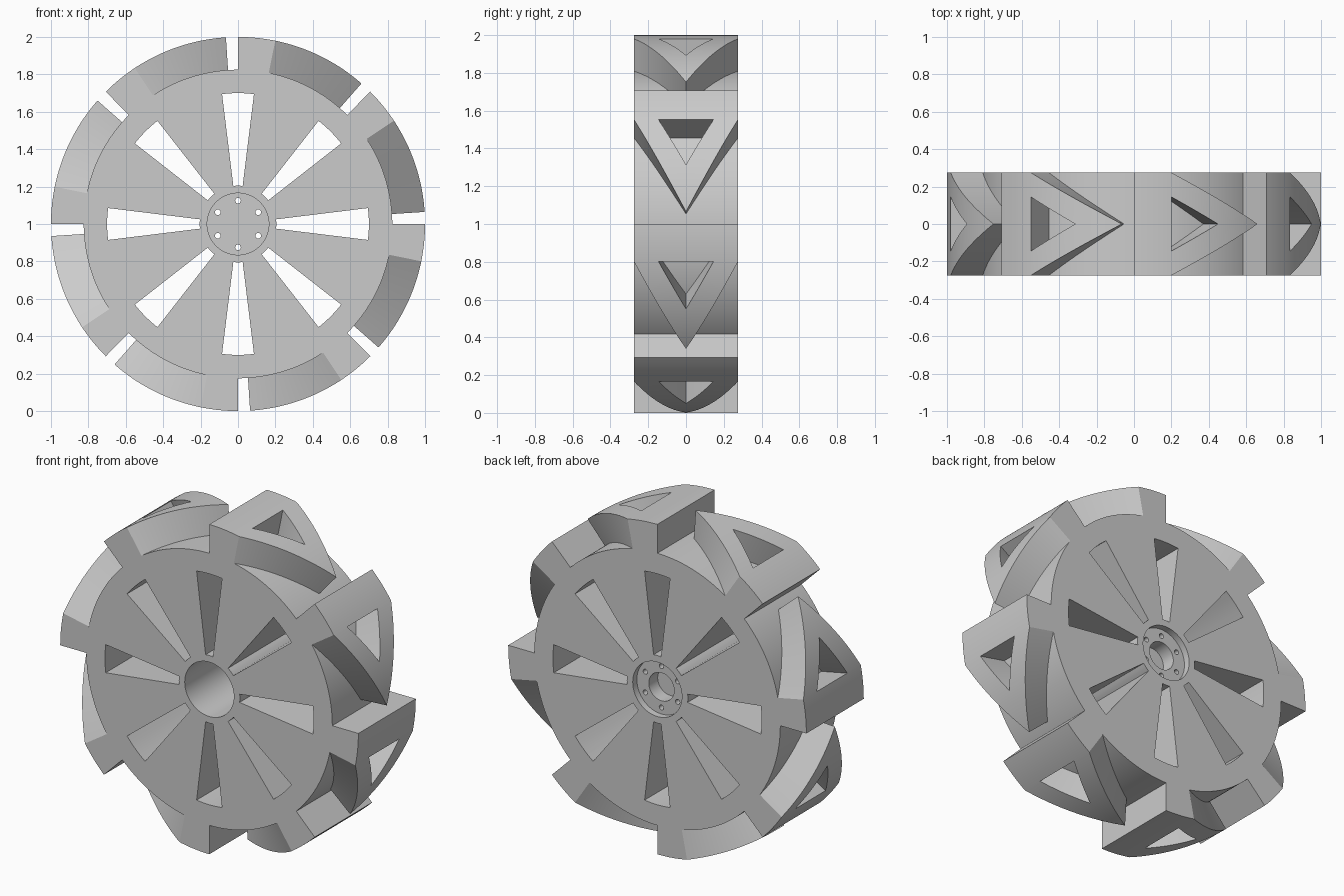
import bpy, bmesh
from math import radians, degrees, sin, cos, tau
from mathutils import Vector

cube = bpy.data.objects.get("Cube")
if cube:
    bpy.data.objects.remove(cube, do_unlink=True)

HALF = 0.275      # half width of the wheel
RIM = 0.825       # radius of the disc under the cleats
TREAD = 1.0       # outer radius of the cleats
STEP = 1.5        # degrees per facet around the rim

grey = bpy.data.materials.new("plain_grey")
grey.use_nodes = True
grey.diffuse_color = (0.6, 0.6, 0.6, 1)
grey.node_tree.nodes["Principled BSDF"].inputs["Base Color"].default_value = (0.6, 0.6, 0.6, 1)


def polar(r, deg, y):
    a = radians(deg)
    return Vector((r * cos(a), y, 1 + r * sin(a)))


def prism(bm, outline, y0, y1):
    """Closed solid from an outline of (radius, degrees), swept along y."""
    a = [bm.verts.new(polar(r, d, y0)) for r, d in outline]
    b = [bm.verts.new(polar(r, d, y1)) for r, d in outline]
    bm.faces.new(a)
    bm.faces.new(b[::-1])
    for i in range(len(a)):
        j = (i + 1) % len(a)
        bm.faces.new((a[j], a[i], b[i], b[j]))


def disc(bm, r, y0, y1, sides, centre=(0, 0)):
    """Round plug along y, centred at (x, z offset from the axle)."""
    pts = []
    for i in range(sides):
        a = tau * i / sides
        p = Vector((centre[0] + r * cos(a), centre[1] + r * sin(a)))
        pts.append((p.length, degrees(Vector((1, 0)).angle_signed(p)) * -1))
    prism(bm, pts, y0, y1)


def make_object(name, bm):
    bmesh.ops.recalc_face_normals(bm, faces=bm.faces)
    mesh = bpy.data.meshes.new(name)
    bm.to_mesh(mesh)
    bm.free()
    mesh.materials.append(grey)
    ob = bpy.data.objects.new(name, mesh)
    bpy.context.scene.collection.objects.link(ob)
    return ob


def select_only(ob):
    bpy.ops.object.select_all(action="DESELECT")
    ob.select_set(True)
    bpy.context.view_layer.objects.active = ob


def cut(ob, bm):
    cutter = make_object("cutter", bm)
    cutter.hide_render = True
    mod = ob.modifiers.new("cut", "BOOLEAN")
    mod.operation = "DIFFERENCE"
    mod.solver = "EXACT"
    mod.object = cutter
    select_only(ob)
    bpy.ops.object.modifier_apply(modifier=mod.name)
    bpy.data.objects.remove(cutter, do_unlink=True)


# Wheel disc
bm = bmesh.new()
disc(bm, RIM, -HALF, HALF, int(360 / STEP))
wheel = make_object("wheel_disc", bm)

# Spoke windows, front bore and back recess
bm = bmesh.new()
for k in range(8):
    span = [45 * k + d for d in (-7, -3.5, 0, 3.5, 7)]
    prism(bm, [(0.7, d) for d in span] + [(0.205, d) for d in span[::-1]], -0.4, 0.4)
disc(bm, 0.165, -0.4, 0.13, 64)
disc(bm, 0.165, HALF - 0.04, 0.4, 64)
cut(wheel, bm)

# Bolt holes and blind centre socket
bm = bmesh.new()
for k in range(6):
    a = radians(30 + 60 * k)
    disc(bm, 0.015, 0.05, 0.35, 16, (0.125 * cos(a), 0.125 * sin(a)))
disc(bm, 0.085, 0.15, 0.35, 48)
cut(wheel, bm)


# Chevron cleats with a triangular pocket, laid out flat as (degrees, y)
TIP, SHOULDER, END = 3.7, 33.5, 45
POCKET_TIP, POCKET_HALF = 18.3, 0.145


def make_cleat(name, turn):
    bm = bmesh.new()
    for s in (-1, 1):
        for quad in (
            [(TIP, 0), (SHOULDER, HALF), (SHOULDER, POCKET_HALF), (POCKET_TIP, 0)],
            [(SHOULDER, HALF), (END, HALF), (END, POCKET_HALF), (SHOULDER, POCKET_HALF)],
            [(SHOULDER, POCKET_HALF), (END, POCKET_HALF), (END, 0), (SHOULDER, 0)],
        ):
            bm.faces.new([bm.verts.new((d, s * y, 0)) for d, y in quad][::s])
    bmesh.ops.remove_doubles(bm, verts=bm.verts, dist=1e-4)
    # Slice into strips so that it bends smoothly around the rim
    for i in range(1, int(END / STEP)):
        bmesh.ops.bisect_plane(bm, geom=bm.verts[:] + bm.edges[:] + bm.faces[:],
                               plane_co=(i * STEP, 0, 0), plane_no=(1, 0, 0), dist=1e-4)
    top = bmesh.ops.extrude_face_region(bm, geom=bm.faces[:], use_keep_orig=True)["geom"]
    for v in top:
        if isinstance(v, bmesh.types.BMVert):
            v.co.z = 1
    for v in bm.verts:
        r = RIM + v.co.z * (TREAD - RIM)
        v.co = polar(r, v.co.x + turn, v.co.y)
    return make_object(name, bm)


parts = [wheel] + [make_cleat(f"cleat_{k + 1}", 45 * k) for k in range(8)]
for ob in parts:
    select_only(ob)
    bpy.ops.object.shade_smooth_by_angle(angle=radians(25))
